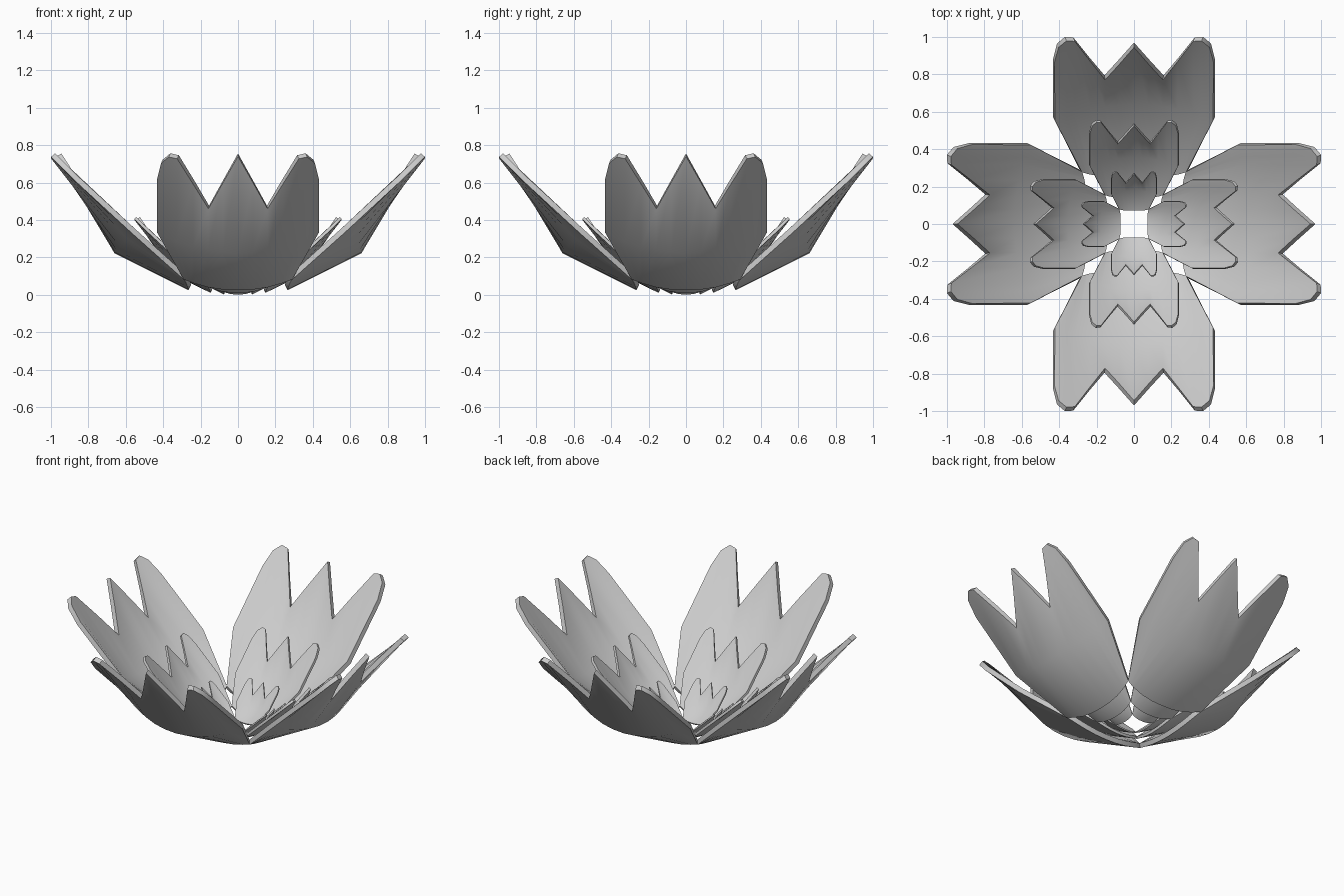
import bpy, math

if "Cube" in bpy.data.objects:
    bpy.data.objects.remove(bpy.data.objects["Cube"])

# Half-petal columns, centre to edge: (across, outward, up) at bottom, bend and top
HALF = [
    [(0, .265, .033), (0, .66, .23), (0, .97, .748)],
    [(.08, .265, .036), (.08, .657, .234), (.08, .88, .608)],
    [(.16, .268, .048), (.16, .648, .245), (.158, .795, .468)],
    [(.23, .276, .068), (.24, .632, .264), (.24, .892, .60)],
    [(.255, .28, .077), (.33, .608, .293), (.325, .998, .735)],
    [(.27, .284, .083), (.37, .594, .31), (.37, 1.0, .745)],
    [(.282, .287, .087), (.41, .578, .33), (.412, .965, .71)],
    [(.29, .29, .09), (.432, .57, .34), (.432, .885, .63)],
]


def make_petal_mesh():
    cols = [[(-u, r, z) for u, r, z in c] for c in HALF[:0:-1]] + HALF
    verts = [(u, -r, z) for c in cols for u, r, z in c]
    faces = []
    for i in range(len(cols) - 1):
        for j in range(2):
            a, b = i * 3 + j, (i + 1) * 3 + j
            faces.append((a, b, b + 1, a + 1))
    me = bpy.data.meshes.new("petal")
    me.from_pydata(verts, [], faces)
    ob = bpy.data.objects.new("petal", me)
    bpy.context.collection.objects.link(ob)
    bpy.context.view_layer.objects.active = ob
    ob.select_set(True)
    # Thickness toward the inside of the bowl
    mod = ob.modifiers.new("thickness", 'SOLIDIFY')
    mod.thickness = .03
    mod.offset = -1
    bpy.ops.object.modifier_apply(modifier=mod.name)
    bpy.ops.object.shade_smooth_by_angle(angle=math.radians(35))
    return ob


# Three nested rings of four petals
first = make_petal_mesh()
for ring, size in (("outer", 1.0), ("middle", .555), ("inner", .282)):
    for k, side in enumerate(("front", "right", "back", "left")):
        ob = first.copy()
        ob.name = f"{ring}_petal_{side}"
        ob.scale = (size,) * 3
        ob.rotation_euler.z = k * math.pi / 2
        ob.location.z = -.008
        bpy.context.collection.objects.link(ob)
bpy.data.objects.remove(first)
